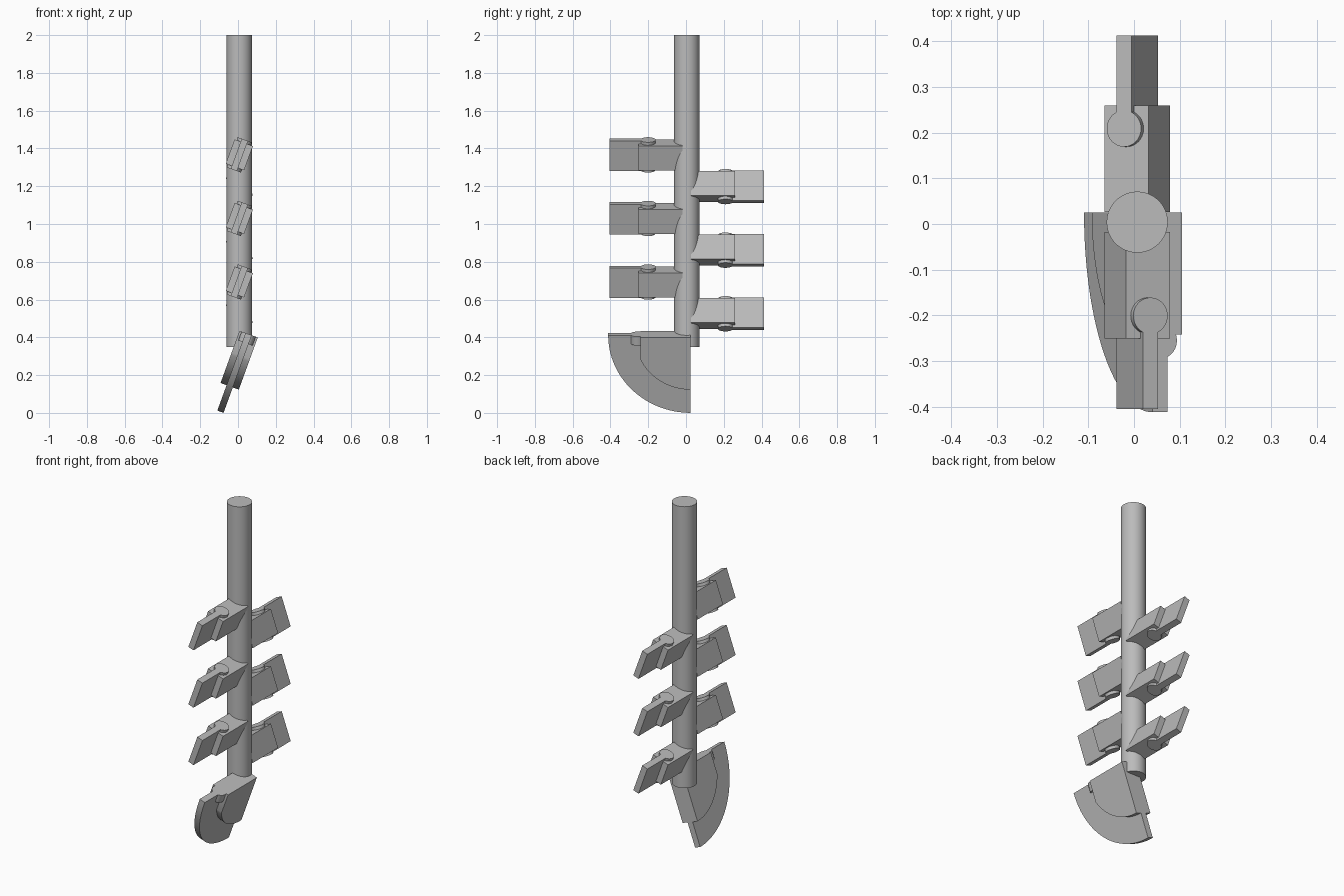
import bpy, bmesh
from math import sin, cos, pi, radians, asin, sqrt
from mathutils import Matrix, Vector

cube = bpy.data.objects.get("Cube")
if cube:
    bpy.data.objects.remove(cube, do_unlink=True)

steel = bpy.data.materials.new("grey_steel")
steel.use_nodes = True
GREY = (0.5, 0.5, 0.5, 1)
steel.diffuse_color = GREY
steel.node_tree.nodes["Principled BSDF"].inputs["Base Color"].default_value = GREY

TILT = Matrix.Rotation(radians(20), 4, 'Y')
AXIS = Vector((0.007, 0.004, 0))


def arc(cx, cy, r, start, end, steps):
    """Points along a circular arc."""
    return [(cx + r * cos(start + (end - start) * i / steps),
             cy + r * sin(start + (end - start) * i / steps))
            for i in range(steps + 1)]


def prism(name, profile, depth, matrix, axis='Z'):
    """Extrude a flat profile, centred on the given axis."""
    h = depth / 2
    if axis == 'Z':
        place = lambda a, b, c: (a, b, c)
    else:
        place = lambda a, b, c: (c, a, b)
    bm = bmesh.new()
    face = bm.faces.new([bm.verts.new(place(a, b, -h)) for a, b in profile])
    new = bmesh.ops.extrude_face_region(bm, geom=[face])["geom"]
    move = [v for v in new if isinstance(v, bmesh.types.BMVert)]
    bmesh.ops.translate(bm, verts=move, vec=place(0, 0, depth))
    bmesh.ops.recalc_face_normals(bm, faces=bm.faces)
    mesh = bpy.data.meshes.new(name)
    bm.to_mesh(mesh)
    bm.free()
    mesh.materials.append(steel)
    obj = bpy.data.objects.new(name, mesh)
    bpy.context.collection.objects.link(obj)
    obj.matrix_world = matrix
    bpy.ops.object.select_all(action='DESELECT')
    obj.select_set(True)
    bpy.context.view_layer.objects.active = obj
    bpy.ops.object.shade_smooth_by_angle(angle=radians(30))
    return obj


# Central shaft
prism("shaft", arc(0, 0, 0.067, 0, 2 * pi, 48)[:-1], 1.65,
      Matrix.Translation(AXIS + Vector((0, 0, 1.175))))

# Teeth: holder block with a keyhole-shaped cutter plate
THICK, THIN, PIN = 0.103, 0.035, 0.04
w = THICK / 2
holder = [(-w, -0.022), (-w, -0.255), (w, -0.255), (w, -0.022)]
gap = asin(THIN / 2 / PIN)
keyhole = arc(0, -0.205, PIN, -pi / 2 + gap, 1.5 * pi - gap, 28)
keyhole += [(-THIN / 2, -0.409), (THIN / 2, -0.409)]

for side, turn, top in (("front", 0, 1.366), ("back", pi, 1.198)):
    for i in range(3):
        m = (Matrix.Translation(AXIS + Vector((0, 0, top - i * 0.3365)))
             @ Matrix.Rotation(turn, 4, 'Z') @ TILT)
        prism(f"{side}_tooth_holder_{i + 1}", holder, 0.137, m)
        prism(f"{side}_tooth_plate_{i + 1}", keyhole, 0.17, m)

# Pilot tip: thin quarter disc with a thicker hub whose outer corner is cut off
tip = Matrix.Translation((0.0565, 0.025, 0.417)) @ TILT
blade = [(0, 0)] + arc(0, 0, 0.437, pi, 1.5 * pi, 32)
prism("pilot_blade", blade, THIN, tip, 'X')

HUB, CUT = 0.294, 0.267
drop = asin(sqrt(HUB ** 2 - CUT ** 2) / HUB)
hub = [(0, 0), (-CUT, 0)] + arc(0, 0, HUB, pi + drop, 1.5 * pi, 24)
prism("pilot_hub", hub, THICK, tip, 'X')

# Rounded stub where the hub meets the blade
stub = arc(0, -0.28, PIN, 0, 2 * pi, 28)[:-1]
prism("pilot_stub", stub, 0.05, tip @ Matrix.Translation((0, 0, -0.025)))
